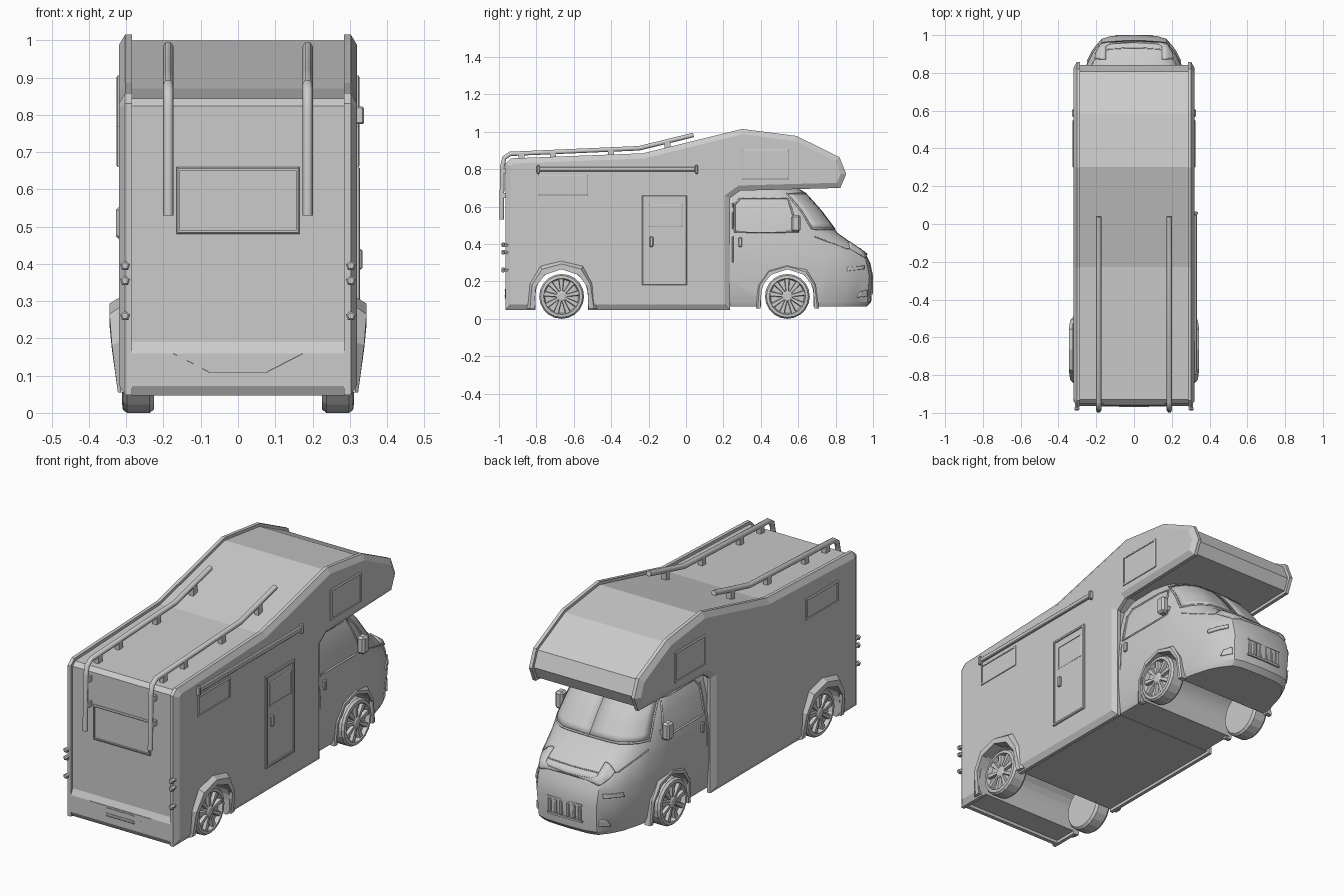
import bpy, bmesh, math
from mathutils import Vector

if "Cube" in bpy.data.objects:
    bpy.data.objects.remove(bpy.data.objects["Cube"])

TAU = math.tau


def mesh(name, verts, faces, smooth=False):
    me = bpy.data.meshes.new(name)
    me.from_pydata([tuple(v) for v in verts], [], faces)
    bm = bmesh.new()
    bm.from_mesh(me)
    bmesh.ops.recalc_face_normals(bm, faces=bm.faces)
    bm.to_mesh(me)
    bm.free()
    ob = bpy.data.objects.new(name, me)
    bpy.context.collection.objects.link(ob)
    if smooth:
        select(ob)
        bpy.ops.object.shade_smooth_by_angle(angle=math.radians(32))
    return ob


def select(ob):
    bpy.ops.object.select_all(action='DESELECT')
    ob.select_set(True)
    bpy.context.view_layer.objects.active = ob


def loft(name, rings, smooth=False, caps=True):
    """Bridge equal-length closed rings of points, capping both ends."""
    n = len(rings[0])
    verts = [p for r in rings for p in r]
    faces = [(i*n+j, i*n+(j+1) % n, (i+1)*n+(j+1) % n, (i+1)*n+j)
             for i in range(len(rings)-1) for j in range(n)]
    if caps:
        faces += [tuple(range(n)), tuple(range(len(verts)-n, len(verts)))]
    return mesh(name, verts, faces, smooth)


def box(name, x0, x1, y0, y1, z0, z1, bevel=0.0):
    ob = loft(name, [[(x0, y0, z), (x1, y0, z), (x1, y1, z), (x0, y1, z)] for z in (z0, z1)])
    if bevel:
        m = ob.modifiers.new("bevel", 'BEVEL')
        m.width, m.segments = bevel, 1
    return ob


def tube(name, pts, r, cyclic=False):
    cu = bpy.data.curves.new(name, 'CURVE')
    cu.dimensions, cu.bevel_depth, cu.bevel_resolution, cu.use_fill_caps = '3D', r, 1, True
    sp = cu.splines.new('POLY')
    sp.points.add(len(pts)-1)
    for p, q in zip(sp.points, pts):
        p.co = (*q, 1)
    sp.use_cyclic_u = cyclic
    ob = bpy.data.objects.new(name, cu)
    bpy.context.collection.objects.link(ob)
    select(ob)
    bpy.ops.object.convert(target='MESH')


def cut(ob, cutter):
    select(ob)
    m = ob.modifiers.new("cut", 'BOOLEAN')
    m.operation, m.object, m.solver = 'DIFFERENCE', cutter, 'EXACT'
    bpy.ops.object.modifier_apply(modifier=m.name)


def inset(poly, t):
    """Mitred inward offset of a clockwise polygon."""
    out = []
    for i, p in enumerate(poly):
        a, p, b = Vector(poly[i-1]), Vector(p), Vector(poly[(i+1) % len(poly)])
        d1, d2 = (p-a).normalized(), (b-p).normalized()
        n1, n2 = Vector((d1.y, -d1.x)), Vector((d2.y, -d2.x))
        out.append(p + (n1+n2) / (1+n1.dot(n2)) * t)
    return out


def panel(name, place, u0, u1, v0, v1, w=0.012, h=0.01):
    """Raised rectangular frame with a recessed pane."""
    def ring(g, d):
        return [place(u0+g, v0+g, d), place(u1-g, v0+g, d), place(u1-g, v1-g, d), place(u0+g, v1-g, d)]
    return loft(name, [ring(0, -.004), ring(0, h*.6), ring(.004, h), ring(w, h), ring(w, .002)])


# Living body: core plus chamfered side walls
outline = [(-.965, .048), (-.965, .83), (-.935, .858), (-.23, .885), (.3, 1.015), (.59, .978),
           (.82, .865), (.857, .775), (.825, .70), (.29, .685), (.235, .645), (.235, .048)]
def section(x, t):
    return [(x, y, z) for y, z in inset(outline, t)]
core = loft("body_core", [section(-.287, .015), section(.287, .015)])
walls = [loft("side_wall", [section(s*.285, 0), section(s*.303, 0), section(s*.32, .028)]) for s in (-1, 1)]

# Cab: stacked horizontal slices (height, half width, nose y, corner depth)
slices = [(.065, .275, .965, .9), (.09, .287, .99, 1), (.23, .297, 1.0, 1), (.30, .298, .985, 1),
          (.36, .297, .955, .95), (.41, .293, .88, .75), (.46, .288, .81, .5),
          (.58, .265, .72, .42), (.68, .24, .63, .4), (.72, .22, .56, .4)]
plan = [(0, 0), (.41, .005), (.58, .02), (.73, .08), (.83, .14), (.93, .25), (1, .42)]


def half_ring(z):
    for a, b in zip(slices, slices[1:]):
        if z <= b[0]:
            break
    t = (z-a[0])/(b[0]-a[0])
    w, f, k = [a[i]+(b[i]-a[i])*t for i in (1, 2, 3)]
    return [(w*u, f-d*k, z) for u, d in plan] + [(w, .2, z)]


def front_pt(t, z):
    r = half_ring(z)
    i = min(int(t), len(r)-2)
    return Vector(r[i]).lerp(Vector(r[i+1]), t-i)


def side_pt(y, z):
    r = half_ring(z)
    for a, b in zip(r, r[1:]):
        if b[1] <= y:
            break
    return Vector(a).lerp(Vector(b), (a[1]-y)/(a[1]-b[1]))


rings = []
for sl in slices:
    h = half_ring(sl[0])
    rings.append(h + [(-x, y, z) for x, y, z in reversed(h[1:])])
cab = loft("cab", rings)

# Wheel wells cut across the whole width
for cy, obs in ((-.665, [core]+walls), (.542, [cab])):
    prof = [(cy+.14*math.cos(a), .125+.14*math.sin(a)) for a in [math.pi*i/14 for i in range(15)]]
    prof += [(cy-.14, -.1), (cy+.14, -.1)]
    c = loft("well_cutter", [[(x, y, z) for y, z in prof] for x in (-.5, .5)])
    for o in obs:
        cut(o, c)
    bpy.data.objects.remove(c)
select(cab)
bpy.ops.object.shade_smooth_by_angle(angle=math.radians(28))


def patch(name, quad, fn, s, thick=.010, n=8):
    """Thin skin lying on the cab between four (u, z) corners."""
    a, b, c, d = [Vector(q) for q in quad]
    vs = []
    for j in range(n+1):
        for i in range(n+1):
            q = a.lerp(b, i/n).lerp(d.lerp(c, i/n), j/n)
            p = fn(q.x, q.y)
            vs.append((s*p.x, p.y, p.z))
    fs = [(j*(n+1)+i, j*(n+1)+i+1, (j+1)*(n+1)+i+1, (j+1)*(n+1)+i) for j in range(n) for i in range(n)]
    m = mesh(name, vs, fs, True).modifiers.new("thickness", 'SOLIDIFY')
    m.thickness, m.offset = thick, 0


def outline_tube(name, pts, fn, s, r, n=5, cyclic=True):
    out = []
    ends = pts[1:] + (pts[:1] if cyclic else [])
    for a, b in zip(pts, ends):
        for i in range(n):
            p = fn(*Vector(a).lerp(Vector(b), i/n))
            out.append((s*p.x, p.y, p.z))
    tube(name, out, r, cyclic)


for s in (-1, 1):
    # Cab glass, lights and trim
    patch("windscreen", [(0, .485), (4.9, .485), (4.9, .665), (0, .665)], front_pt, s, .008)
    outline_tube("windscreen_seal", [(0, .48), (5, .48), (5, .67), (0, .67), (0, .67)], front_pt, s, .005, cyclic=False)
    win = [(.26, .465), (.60, .465), (.545, .645), (.29, .645), (.26, .61)]
    outline_tube("cab_window_frame", win, side_pt, s, .005)
    outline_tube("cab_door_seam", [(.25, .3), (.25, .62), (.25, .62)], side_pt, s, .003, cyclic=False)
    patch("headlight", [(.875, .375), (.955, .325), (.965, .345), (.87, .41)], side_pt, s, .014)
    patch("bumper_trim", [(.86, .255), (.95, .265), (.95, .285), (.86, .275)], side_pt, s, .014)
    patch("fog_light", [(.915, .115), (.965, .12), (.965, .155), (.93, .145)], side_pt, s, .014)
    outline_tube("bonnet_seam", [(0, .375), (3, .375), (5, .44), (5, .44)], front_pt, s, .003, cyclic=False)
    for i in range(3):
        x = .02+.033*i
        box("grille_bar", s*x-.008, s*x+.008, .985, 1.0, .14, .215, .003)
    box("grille_rail", min(0, s*.1), max(0, s*.1), .985, .9995, .215, .225)
    box("grille_rail", min(0, s*.1), max(0, s*.1), .985, .9995, .13, .14)
    box("cab_handle", s*.297-.008, s*.297+.008, .28, .30, .385, .435, .004)
    # Door mirrors
    box("mirror", *sorted((s*.285, s*.328)), .562, .612, .465, .555, .01)
    box("mirror_arm", *sorted((s*.255, s*.29)), .58, .605, .485, .51)
    # Body windows on both sides
    side = lambda u, v, d, s=s: (s*(.32+d), u, v)
    panel("rear_side_window", side, -.79, -.525, .66, .77, .009, .006)
    panel("overhang_window", side, .3, .55, .745, .905, .01, .006)
    # Rear lamps
    for z in (.26, .355, .395):
        loft("rear_lamp", [[(s*.303+r*math.sin(TAU*i/5), y, z+r*math.cos(TAU*i/5)) for i in range(5)]
                           for y, r in ((-.95, .010), (-.97, .010), (-.972, .014), (-.983, .014), (-.987, .009))])
    # Roof rails running down the back, with mounts
    rx = s*.187
    tube("roof_rail", [(rx, -.986, .53), (rx, -.982, .81), (rx, -.972, .86), (rx, -.94, .882),
                       (rx, -.25, .912), (rx, .04, .983)], .014)
    for y, z in ((-.88, .882), (-.71, .89), (-.40, .903), (-.1, .945)):
        box("rail_mount", rx-.012, rx+.012, y-.016, y+.016, z-.06, z)
    for z in (.66, .79):
        box("rail_mount", rx-.012, rx+.012, -.985, -.94, z-.014, z+.014)

    # Wheel arches: rear flares wide, front follows the cab
    shape = [(-.185, .055), (-.172, .19), (-.115, .285), (0, .312), (.115, .285), (.165, .19), (.19, .055)]
    inner = [(-.145, .055), (-.138, .17), (-.09, .235), (0, .265), (.09, .235), (.138, .17), (.145, .055)]
    for cy, base, out, k in ((-.665, .315, .345, 1), (.542, .29, .303, .55)):
        rows = []
        for (a, z), (b, zi) in zip(shape, inner):
            a, z = b+(a-b)*k, zi+(z-zi)*k
            o = base + (out-base)*(.25+.75*min(1, max(0, (z-.055)/.19)))
            rows.append([(s*(base-.03), cy+a, z), (s*base, cy+a, z),
                         (s*o, cy+a*.6+b*.4, z*.6+zi*.4), (s*o, cy+b, zi), (s*(base-.03), cy+b, zi)])
        loft("wheel_arch", rows)

    # Wheels: tyre with dished rim, spokes and hub
    for cy in (-.665, .542):
        prof = [(.08, .225), (.11, .225), (.12, .237), (.12, .298), (.112, .309), (.097, .311), (.09, .29), (.02, .29)]
        N = 20
        loft("wheel", [[(s*x, cy+r*math.cos(TAU*i/N), .12+r*math.sin(TAU*i/N)) for i in range(N)]
                       for r, x in prof])
        loft("hub", [[(s*x, cy+r*math.cos(TAU*i/10), .12+r*math.sin(TAU*i/10)) for i in range(10)]
                     for r, x in ((.032, .285), (.03, .304), (.02, .31))])
        for i in range(9):
            a = TAU*i/9 + .2
            e, t = Vector((0, math.cos(a), math.sin(a))), Vector((0, -math.sin(a), math.cos(a)))
            c = Vector((0, cy, .12))
            loft("spoke", [[c+e*r+t*q+Vector((s*x, 0, 0)) for q, x in ((-w, .285), (w, .285), (w*.7, .306), (-w*.7, .306))]
                           for r, w in ((.025, .008), (.094, .016))])

# Entrance door on the right side
right = lambda u, v, d: (.32+d, u, v)
panel("entrance_door", right, -.235, .005, .18, .66, .012, .008)
panel("door_window", right, -.2, -.02, .49, .615, .006, .005)
box("door_handle", .318, .334, -.195, -.175, .385, .44, .004)

# Awning on the right side
box("awning_case", .31, .333, -.79, .05, .788, .812, .004)
for y in (-.79, .057):
    box("awning_end", .31, .338, y-.008, y+.008, .775, .822, .004)

# Rear window, bumper and plate panel
back = lambda u, v, d: (u, -.95-d, v)
panel("rear_window", back, -.165, .165, .48, .66, .009, .01)
loft("rear_bumper", [[(x, -.93, .19), (x, -.95, .19), (x, -.964, .16), (x, -.964, .072), (x, -.95, .047), (x, -.93, .047)]
                     for x in (-.287, .287)])
loft("plate_panel", [[(-.18*k, y, .16), (.18*k, y, .16), (.08*k, y, .11), (-.08*k, y, .11)]
                     for y, k in ((-.955, 1), (-.967, .97))])
for z in (.11, .122, .15):
    box("plate_ridge", -.08, .08, -.970, -.955, z-.002, z+.002)
